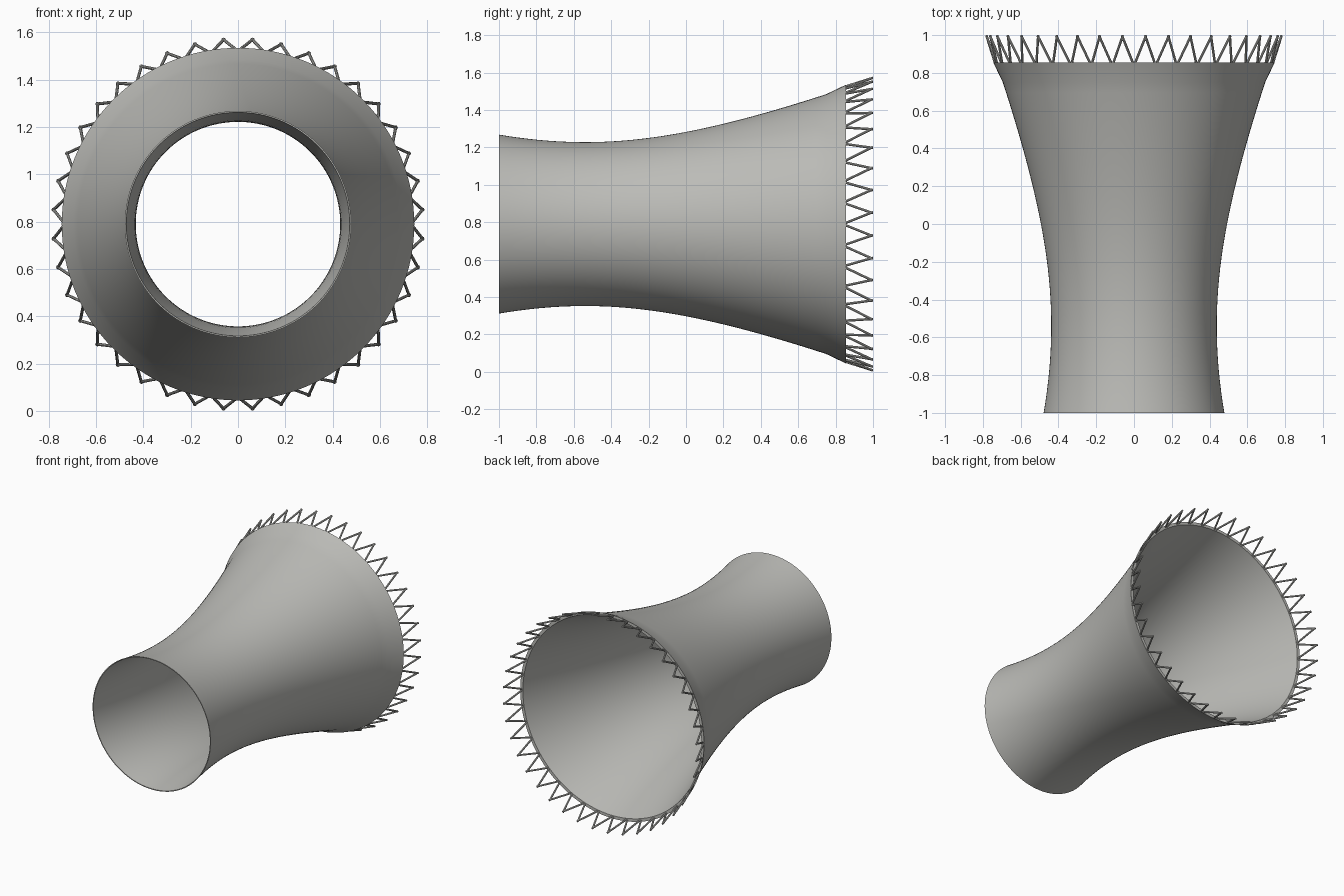
import bpy, bmesh, math
from mathutils import Vector

if "Cube" in bpy.data.objects:
    bpy.data.objects.remove(bpy.data.objects["Cube"], do_unlink=True)

AXIS_Z = 0.79
FRONT, RING_START, RING_END, BACK = -1.0, 0.75, 0.855, 1.0
WAIST_Y, WAIST_R, FLARE = -0.54, 0.438, 0.418
WALL = 0.006
SEGMENTS = 128
PAIRS = 40


def material(name, colour):
    mat = bpy.data.materials.new(name)
    mat.use_nodes = True
    mat.diffuse_color = (*colour, 1)
    mat.node_tree.nodes["Principled BSDF"].inputs["Base Color"].default_value = (*colour, 1)
    return mat


def make_object(name, bm, mat):
    bmesh.ops.recalc_face_normals(bm, faces=bm.faces)
    mesh = bpy.data.meshes.new(name)
    bm.to_mesh(mesh)
    bm.free()
    mesh.materials.append(mat)
    obj = bpy.data.objects.new(name, mesh)
    bpy.context.collection.objects.link(obj)
    bpy.ops.object.select_all(action="DESELECT")
    obj.select_set(True)
    bpy.context.view_layer.objects.active = obj
    bpy.ops.object.shade_smooth_by_angle(angle=math.radians(35))
    return obj


def radius(y):
    return math.hypot(WAIST_R, FLARE * (y - WAIST_Y))


def polar(r, angle, y):
    return Vector((r * math.sin(angle), y, AXIS_Z + r * math.cos(angle)))


concrete = material("concrete grey", (0.5, 0.5, 0.475))

# Hyperbolic shell: outer wall, thickened rear rim, inner wall
steps = 32
ys = [FRONT + (RING_START - FRONT) * i / steps for i in range(steps + 1)]
profile = [(radius(y), y) for y in ys]
profile.append((0.745, RING_END))
profile += [(radius(y) - WALL, y) for y in [RING_END] + ys[::-1]]

bm = bmesh.new()
rings = [[bm.verts.new(polar(r, math.tau * s / SEGMENTS, y)) for s in range(SEGMENTS)]
         for r, y in profile]
for a, b in zip(rings, rings[1:] + rings[:1]):
    for s in range(SEGMENTS):
        t = (s + 1) % SEGMENTS
        bm.faces.new((a[s], a[t], b[t], b[s]))
make_object("tower_shell", bm, concrete)

# Ring of V-shaped support columns around the wide end
bm = bmesh.new()
pitch = math.tau / PAIRS
for i in range(PAIRS):
    foot_angle = (i + 0.5) * pitch
    for side in (-1, 1):
        foot = polar(0.784, foot_angle - side * 0.02 * pitch, BACK - 0.002)
        head = polar(0.735, foot_angle + side * 0.46 * pitch, RING_END - 0.005)
        span = foot - head
        made = bmesh.ops.create_cone(bm, cap_ends=True, segments=8, radius1=0.0065,
                                     radius2=0.0065, depth=span.length)
        turn = span.to_track_quat("Z", "Y").to_matrix()
        bmesh.ops.rotate(bm, verts=made["verts"], matrix=turn)
        bmesh.ops.translate(bm, verts=made["verts"], vec=(head + foot) / 2)
make_object("support_columns", bm, concrete)
